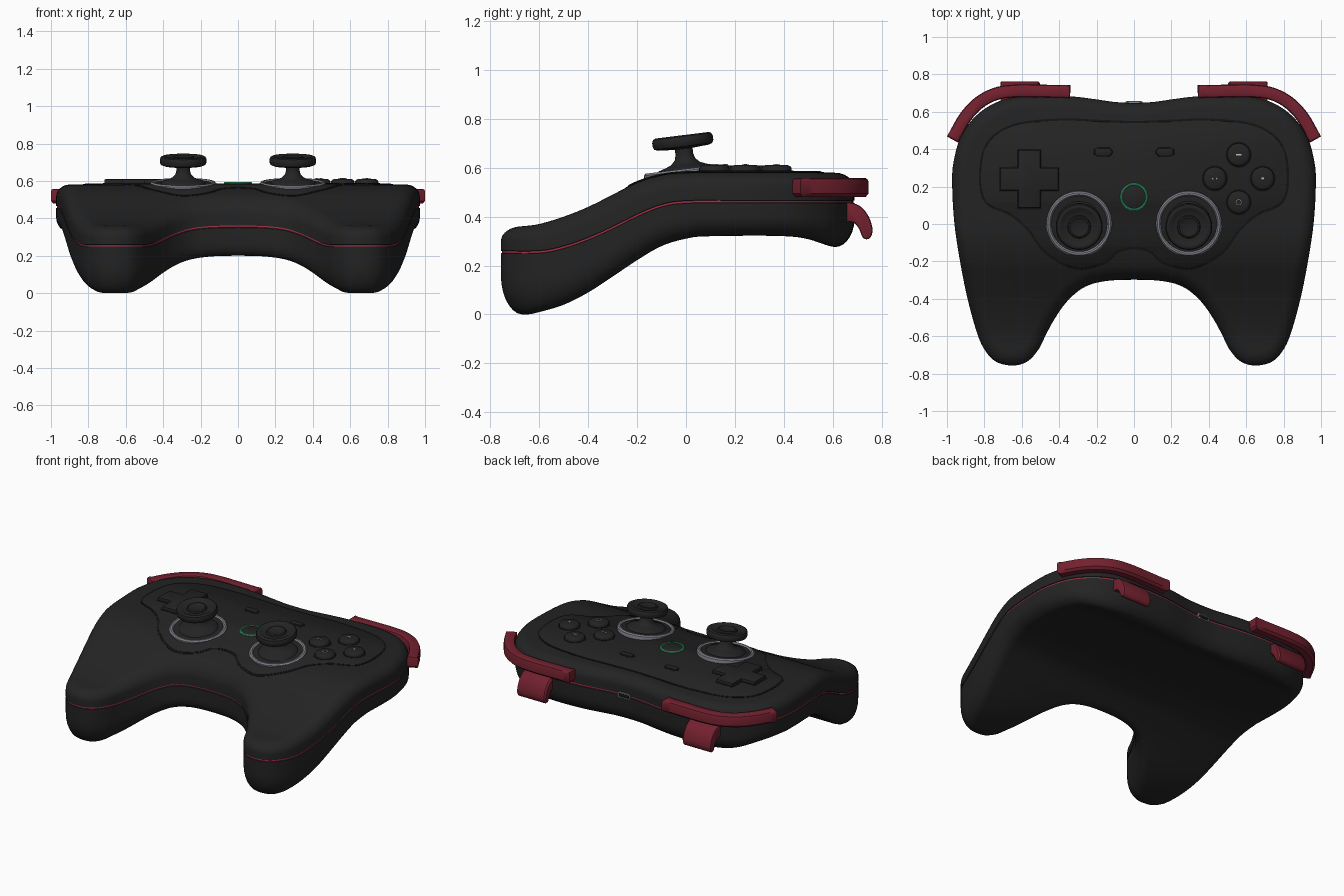
import bpy, bmesh, math
from mathutils import Vector, Matrix

if "Cube" in bpy.data.objects:
    bpy.data.objects.remove(bpy.data.objects["Cube"])


def material(name, r, g, b):
    m = bpy.data.materials.new(name)
    m.use_nodes = True
    m.diffuse_color = (r, g, b, 1)
    m.node_tree.nodes["Principled BSDF"].inputs["Base Color"].default_value = (r, g, b, 1)
    return m


BLACK = material("shell black", .017, .017, .017)
GROOVE = material("groove black", .007, .007, .007)
RED = material("trigger red", .17, .015, .028)
SEAM = material("seam red", .4, .03, .065)
GREY = material("ring grey", .22, .23, .26)
GREEN = material("light green", .04, .5, .2)
LIGHT = material("symbol light grey", .5, .5, .5)


def finish(name, bm, mats, angle=40):
    bmesh.ops.recalc_face_normals(bm, faces=bm.faces)
    mesh = bpy.data.meshes.new(name)
    bm.to_mesh(mesh)
    bm.free()
    for m in mats:
        mesh.materials.append(m)
    ob = bpy.data.objects.new(name, mesh)
    bpy.context.collection.objects.link(ob)
    bpy.ops.object.select_all(action='DESELECT')
    ob.select_set(True)
    bpy.context.view_layer.objects.active = ob
    bpy.ops.object.shade_smooth_by_angle(angle=math.radians(angle))
    return ob


def spline(pts, closed, n=5):
    """Catmull-Rom curve through 2D points."""
    p = [Vector(q) for q in pts]
    p = [p[-1]] + p + p[:2] if closed else [2 * p[0] - p[1]] + p + [2 * p[-1] - p[-2]]
    out = []
    for a, b, c, d in zip(p, p[1:], p[2:], p[3:]):
        for k in range(n):
            t = k / n
            out.append(b + (c - a) * t / 2 + (2*a - 5*b + 4*c - d) * t*t / 2
                       + (3*b - a - 3*c + d) * t**3 / 2)
    return out if closed else out + [p[-2]]


def height_curve(*pts):
    """Smooth z as a function of y."""
    fine = spline(pts, False, 8)

    def z(y):
        for a, b in zip(fine, fine[1:]):
            if y <= b.x:
                t = max(0, (y - a.x) / (b.x - a.x))
                return a.y + (b.y - a.y) * t
        return fine[-1].y
    return z


def mirrored(half):
    """Close a half outline that starts and ends on x = 0."""
    return half + [(-x, y) for x, y in half[-2:0:-1]]


def normals(pts, closed=True):
    n = len(pts)
    out = []
    for i in range(n):
        a = pts[i - 1] if closed or i else pts[0]
        b = pts[(i + 1) % n] if closed or i < n - 1 else pts[i]
        t = (b - a).normalized()
        out.append(Vector((-t.y, t.x)))
    return out


def loft(name, outline, levels, mats, cuts=False, ring_mats={}):
    """Stack inset copies of an outline; every level is (inset, z or z(y))."""
    pts = [Vector(p) for p in outline]
    if sum(a.x * b.y - a.y * b.x for a, b in zip(pts, pts[1:] + pts[:1])) < 0:
        pts.reverse()
    inward = normals(pts)
    bm = bmesh.new()
    rings = [[bm.verts.new((*(p + q * inset), i)) for p, q in zip(pts, inward)]
             for i, (inset, _) in enumerate(levels)]
    n = len(pts)
    for k, (lo, hi) in enumerate(zip(rings, rings[1:])):
        for i in range(n):
            f = bm.faces.new((lo[i], lo[(i + 1) % n], hi[(i + 1) % n], hi[i]))
            f.material_index = ring_mats.get(k, 0)
    bm.faces.new(rings[0][::-1])
    bm.faces.new(rings[-1])
    if cuts:
        for k in range(-26, 27):
            bmesh.ops.bisect_plane(bm, geom=bm.verts[:] + bm.edges[:] + bm.faces[:], dist=.0004,
                                   plane_co=(0, k * .03 + .004, 0), plane_no=(0, 1, 0))
    for v in bm.verts:
        i = min(int(v.co.z + .0001), len(levels) - 2)
        lo, hi = [z(v.co.y) if callable(z) else z for _, z in levels[i:i + 2]]
        v.co.z = lo + (hi - lo) * (v.co.z - i)
    return finish(name, bm, mats)


def slab(name, outline, z0, z1, mat, r=.008):
    return loft(name, outline, [(r, z0), (0, z0 + r), (0, z1 - r), (r * .3, z1 - r * .3), (r, z1)], [mat])


def lathe(name, profile, mat, at, tilt=0, n=48):
    """Turn an (r, z) profile around a vertical axis."""
    bm = bmesh.new()
    vs = [bm.verts.new((r, 0, z)) for r, z in profile]
    es = [bm.edges.new(e) for e in zip(vs, vs[1:])]
    bmesh.ops.spin(bm, geom=vs + es, axis=(0, 0, 1), cent=(0, 0, 0), steps=n, angle=math.tau)
    bmesh.ops.remove_doubles(bm, verts=bm.verts, dist=.0001)
    bm.transform(Matrix.Translation(at) @ Matrix.Rotation(math.radians(tilt), 4, 'X'))
    return finish(name, bm, [mat])


def pill(cx, cy, w, h, r, n=6):
    """Rounded rectangle outline."""
    out = []
    for q, (sx, sy) in enumerate([(1, 1), (-1, 1), (-1, -1), (1, -1)]):
        for k in range(n + 1):
            a = (q + k / n) * math.pi / 2
            out.append((cx + sx * (w/2 - r) + r * math.cos(a), cy + sy * (h/2 - r) + r * math.sin(a)))
    return out


def ring_profile(r0, r1, z0, z1):
    e = (r1 - r0) * .3
    return [(r0, z0), (r0, z1 - e), (r0 + e, z1), (r1 - e, z1), (r1, z1 - e), (r1, z0), (r0, z0)]


# Height curves of the shell, from grip tips to back
top = height_curve((-.76, .355), (-.68, .36), (-.6, .37), (-.5, .4), (-.4, .44), (-.3, .49),
                   (-.2, .54), (-.1, .57), (0, .58), (.2, .581), (.5, .581), (.7, .578))
seam = height_curve((-.76, .255), (-.6, .256), (-.5, .275), (-.4, .31), (-.3, .355), (-.2, .405),
                    (-.1, .445), (0, .46), (.2, .461), (.7, .461))
bottom = height_curve((-.76, .01), (-.66, 0), (-.6, .01), (-.5, .04), (-.4, .09), (-.3, .155),
                      (-.2, .222), (-.1, .28), (0, .31), (.1, .32), (.44, .318), (.6, .277), (.7, .275))

# Shell with rounded rims and a recessed red seam
half = [(0, .648), (.1, .652), (.2, .666), (.33, .682), (.5, .688), (.68, .67), (.82, .6), (.92, .48),
        (.965, .33), (.972, .2), (.96, 0), (.93, -.2), (.89, -.4), (.84, -.58), (.8, -.67), (.74, -.735),
        (.65, -.757), (.57, -.735), (.51, -.67), (.47, -.59), (.42, -.5), (.35, -.405), (.26, -.335),
        (.15, -.305), (0, -.298)]
STEPS = 7
arc = [k / STEPS * math.pi / 2 for k in range(STEPS + 1)]
levels = [(.085 * (1 - math.sin(a)),
           lambda y, c=.6 * (1 - math.cos(a)): bottom(y) + c * (seam(y) - bottom(y))) for a in arc]
for inset, dz in ((0, -.006), (.004, -.004), (.004, .004), (0, .006)):
    levels.append((inset, lambda y, d=dz: seam(y) + d))
levels += [(.075 * (1 - math.sin(a)),
            lambda y, c=.55 * (1 - math.cos(a)): top(y) - c * (top(y) - seam(y))) for a in arc[::-1]]
loft("shell", spline(mirrored(half), True), levels, [BLACK, SEAM], True, {STEPS + 2: 1})

# Face panel and the groove around it
panel = spline(mirrored([(0, .54), (.2, .547), (.4, .553), (.64, .525), (.78, .43), (.818, .27), (.79, .12),
                         (.66, .055), (.56, -.03), (.47, -.15), (.31, -.235), (.16, -.205), (.09, -.145),
                         (0, -.125)]), True)


def above(d):
    return lambda y: top(y) + d


loft("panel_groove", panel, [(-.011, above(-.02)), (-.011, above(.0015))], [GROOVE], True)
loft("face_panel", panel, [(0, above(-.02)), (0, above(.003)), (.004, above(.006))], [BLACK], True)

# Parts that come in pairs
for side, s in (("left", 1), ("right", -1)):
    outer = spline([(.34, .742), (.5, .745), (.64, .745), (.75, .728), (.85, .675), (.93, .59), (1, .468)], False)
    inner = [p - q * .068 for p, q in zip(outer, normals(outer, False))]
    slab(side + "_bumper", [(s * p.x, p.y) for p in outer + inner[::-1]], .48, .558, RED, .014)

    # Trigger: hooked side profile lofted across its width
    hook = spline([(.64, .455), (.7, .45), (.742, .41), (.763, .35), (.752, .312), (.725, .312),
                   (.708, .35), (.685, .375), (.64, .385)], True, 4)
    trigger = slab(side + "_trigger", hook, .503, .715, RED, .01)
    for v in trigger.data.vertices:
        y, z, x = v.co
        v.co = (s * x, y, z)
    if s < 0:
        trigger.data.flip_normals()

    # Thumb stick on its tilted collar
    at = (s * .293, .002, .583)
    lathe(side + "_stick_ring", ring_profile(.15, .175, -.02, .013), GREY, at, 7)
    lathe(side + "_stick_base", [(.152, -.02), (.152, .006), (.12, .006), (.112, .016), (.085, .024), (.06, .034),
                                 (.042, .052), (.036, .075), (.037, .1)], BLACK, at, 7)
    lathe(side + "_stick_cap", [(.034, .095), (.105, .1), (.12, .106), (.125, .118), (.125, .134), (.12, .146),
                                (.11, .151), (.1, .15), (.09, .142), (.062, .14), (.058, .148), (.05, .15),
                                (.044, .146), (0, .145)], BLACK, at, 7)

    slab(side + "_menu_groove", pill(s * .165, .385, .104, .052, .025), .57, .588, GROOVE, .001)
    slab(side + "_menu_button", pill(s * .165, .385, .092, .04, .02), .57, .596, BLACK, .005)

# Direction pad
L, W = .155, .06
cross = [(L, -W), (L, W), (W, W), (W, L), (-W, L), (-W, W), (-L, W), (-L, -W), (-W, -W), (-W, -L), (W, -L), (W, -W)]
cross = [(x - .56, y + .24) for x, y in cross]
loft("direction_pad_groove", cross, [(-.009, .57), (-.009, .588)], [GROOVE])
slab("direction_pad", cross, .57, .61, BLACK, .009)

# Action buttons
dome = [(.062, -.02), (.062, .018), (.057, .026), (.045, .031), (0, .033)]
for name, dx, dy in (("back", 0, 1), ("front", 0, -1), ("inner", -1, 0), ("outer", 1, 0)):
    at = (.56 + dx * .128, .243 + dy * .127, .58)
    lathe(name + "_button_groove", [(.07, -.02), (.07, .008), (0, .008)], GROOVE, at)
    lathe(name + "_button", dome, BLACK, at)
    x, y, z = at[0], at[1], .611
    if name == "back":
        slab("bar_symbol", pill(x, y, .03, .008, .003), z, z + .004, LIGHT, .001)
    elif name == "front":
        lathe("ring_symbol", ring_profile(.012, .017, 0, .004), LIGHT, (x, y, z), 0, 24)
    elif name == "inner":
        for d in (-.01, .01):
            slab("dot_symbol", pill(x + d, y, .009, .009, .003), z, z + .004, LIGHT, .001)
    else:
        slab("square_symbol", pill(x, y, .013, .013, .003), z, z + .004, LIGHT, .001)

# Centre button with its lit ring
lathe("centre_button", [(.064, -.02), (.064, .01), (.058, .014), (0, .015)], BLACK, (0, .145, .58))
lathe("centre_light_ring", ring_profile(.061, .074, -.02, .014), GREEN, (0, .145, .58))

# Charging port at the back
for name, w, h, depth, mat in (("port_rim", .09, .036, .655, GREY), ("port_opening", .076, .022, .657, GROOVE)):
    port = slab(name, pill(0, .461, w, h, h * .4), .63, depth, mat, .001)
    for v in port.data.vertices:
        x, z, y = v.co
        v.co = (x, y, z)
    port.data.flip_normals()
